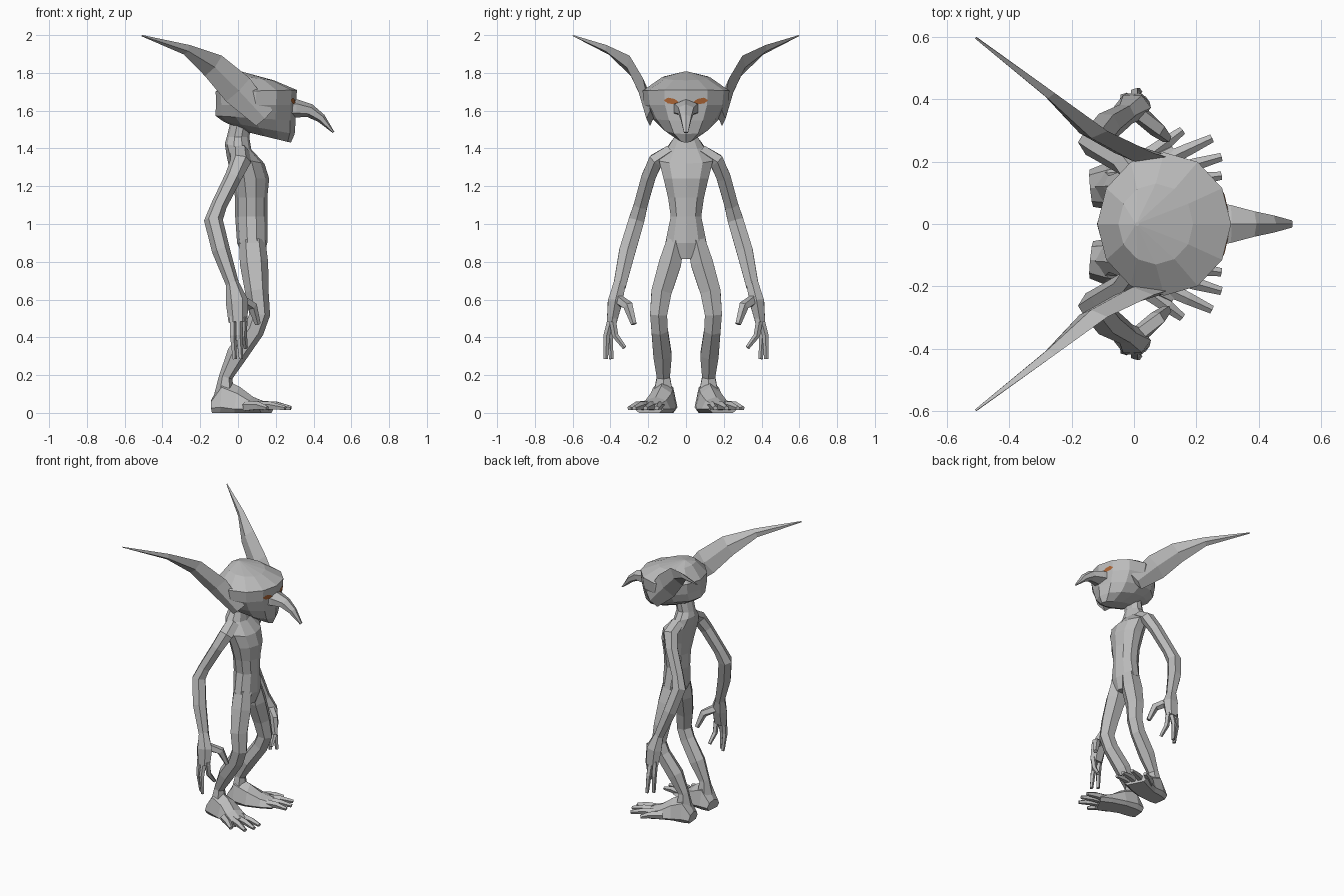
import bpy, bmesh, math
from mathutils import Vector
from mathutils.bvhtree import BVHTree


def material(name, rgb):
    m = bpy.data.materials.new(name)
    m.diffuse_color = (*rgb, 1)
    return m


SKIN = material("grey_skin", (0.5, 0.5, 0.5))
AMBER = material("amber_eye", (0.42, 0.13, 0.035))


def add_object(name, bm, mat, mirror):
    bmesh.ops.recalc_face_normals(bm, faces=bm.faces)
    mesh = bpy.data.meshes.new(name)
    bm.to_mesh(mesh)
    bm.free()
    mesh.materials.append(mat)
    ob = bpy.data.objects.new(name, mesh)
    bpy.context.collection.objects.link(ob)
    if mirror:
        mod = ob.modifiers.new("mirror", 'MIRROR')
        mod.use_axis = (False, True, False)
        mod.use_mirror_merge = False
    return ob


def skin_rings(name, rings, mirror):
    """Bridge a list of point rings and cap both ends."""
    bm = bmesh.new()
    loops = [[bm.verts.new(p) for p in ring] for ring in rings]
    n = len(loops[0])
    for a, b in zip(loops, loops[1:]):
        for i in range(n):
            j = (i + 1) % n
            bm.faces.new((a[i], a[j], b[j], b[i]))
    bm.faces.new(loops[0])
    bm.faces.new(loops[-1])
    return add_object(name, bm, SKIN, mirror)


def stack(name, rows, n):
    """Elliptical slices up the body: (centre x, z, radius x, radius y, tilt)."""
    rings = []
    for cx, z, rx, ry, tilt in rows:
        ang = [2 * math.pi * i / n for i in range(n)]
        rings.append([(cx + rx * math.cos(t), ry * math.sin(t),
                       z + tilt * rx * math.cos(t)) for t in ang])
    return skin_rings(name, rings, False)


def tube(name, pts, ref=(1, 0, 0), n=6, mirror=True):
    """Tapered tube along a path: (x, y, z, radius towards ref, other radius)."""
    pos = [Vector(p[:3]) for p in pts]
    rings = []
    for k, p in enumerate(pts):
        t = (pos[min(k + 1, len(pos) - 1)] - pos[max(k - 1, 0)]).normalized()
        u = Vector(ref)
        u = (u - t * u.dot(t)).normalized()
        v = t.cross(u)
        ring = []
        for i in range(n):
            a = 2 * math.pi * i / n
            q = pos[k] + u * p[3] * math.cos(a) + v * p[4] * math.sin(a)
            q.z = max(q.z, 0)
            ring.append(q)
        rings.append(ring)
    return skin_rings(name, rings, mirror)


# Head: faceted dome with a jaw that drops towards the front
head = stack("head", [
    (0.15, 1.462, 0.13, 0.05, -0.24),
    (0.11, 1.51, 0.19, 0.13, -0.18),
    (0.093, 1.56, 0.212, 0.18, -0.06),
    (0.095, 1.63, 0.212, 0.222, 0),
    (0.097, 1.705, 0.215, 0.23, 0.02),
    (0.07, 1.775, 0.12, 0.13, -0.12),
    (0.01, 1.808, 0.006, 0.006, 0)], 12)

# Hooked nose
tube("nose", [
    (0.24, 0, 1.61, 0.05, 0.085), (0.31, 0, 1.612, 0.048, 0.07),
    (0.38, 0, 1.60, 0.036, 0.047), (0.44, 0, 1.56, 0.025, 0.032),
    (0.506, 0, 1.485, 0.005, 0.013)], ref=(0, 0, 1), mirror=False)

# Eyes: thin almond faces laid on the head surface
bm = bmesh.new()
bm.from_mesh(head.data)
tree = BVHTree.FromBMesh(bm)
bm.free()
bm = bmesh.new()
almond = [(0.035, 1.642), (0.06, 1.662), (0.095, 1.669), (0.118, 1.655),
          (0.095, 1.638), (0.06, 1.634)]
corners = []
for y, z in almond:
    hit = tree.ray_cast(Vector((1, y, z)), Vector((-1, 0, 0)))[0]
    corners.append(bm.verts.new(hit + Vector((0.005, 0, 0))))
eye = bm.faces.new(corners)
add_object("eyes", bm, AMBER, True)

# Ears: long swept-back blades
tube("ears", [
    (0.14, 0.19, 1.56, 0.06, 0.02), (0.0, 0.228, 1.71, 0.088, 0.026),
    (-0.13, 0.295, 1.837, 0.07, 0.022), (-0.27, 0.415, 1.922, 0.03, 0.015),
    (-0.508, 0.598, 1.997, 0.004, 0.004)], ref=(1, 0, 1), n=4)

# Torso and neck
stack("torso", [
    (0.085, 0.815, 0.05, 0.04, 0), (0.075, 0.90, 0.08, 0.115, 0),
    (0.07, 1.04, 0.085, 0.085, 0), (0.07, 1.14, 0.085, 0.10, 0),
    (0.065, 1.24, 0.10, 0.125, 0), (0.04, 1.34, 0.10, 0.15, -0.2),
    (0.0, 1.41, 0.07, 0.10, -0.2), (0.0, 1.46, 0.06, 0.065, 0),
    (0.02, 1.56, 0.055, 0.07, 0)], 10)

# Arms
tube("arms", [
    (0.01, 0.08, 1.385, 0.05, 0.04), (0.015, 0.16, 1.335, 0.055, 0.045),
    (-0.025, 0.198, 1.25, 0.045, 0.043), (-0.10, 0.24, 1.10, 0.042, 0.042),
    (-0.13, 0.262, 1.02, 0.05, 0.048), (-0.09, 0.31, 0.86, 0.048, 0.05),
    (-0.025, 0.352, 0.67, 0.034, 0.038)])

# Hands
tube("palms", [
    (-0.03, 0.35, 0.69, 0.033, 0.036), (-0.005, 0.375, 0.59, 0.06, 0.045),
    (0.0, 0.393, 0.48, 0.05, 0.03)])
tube("thumbs", [
    (0.01, 0.36, 0.60, 0.03, 0.03), (0.075, 0.305, 0.565, 0.028, 0.028),
    (0.105, 0.275, 0.47, 0.016, 0.016)], ref=(0, 1, 0), n=5)
for i, (x, y1, y2, z2) in enumerate([(0.03, 0.375, 0.325, 0.345),
                                     (0.005, 0.42, 0.425, 0.285),
                                     (-0.028, 0.405, 0.395, 0.285)]):
    tube(f"finger_{i + 1}", [
        (x, 0.393, 0.51, 0.02, 0.02), (x, y1, 0.41, 0.018, 0.018),
        (x + 0.01, y2, z2, 0.012, 0.012)], n=5)

# Legs: bent forward at the knee
tube("legs", [
    (0.075, 0.055, 0.91, 0.07, 0.055), (0.085, 0.085, 0.79, 0.075, 0.068),
    (0.10, 0.13, 0.64, 0.062, 0.062), (0.115, 0.145, 0.52, 0.055, 0.052),
    (0.085, 0.14, 0.44, 0.055, 0.05), (-0.005, 0.125, 0.31, 0.055, 0.056),
    (-0.065, 0.12, 0.19, 0.036, 0.04), (-0.07, 0.12, 0.10, 0.055, 0.06)])

# Feet: flat-soled wedges widening to the toes
tube("feet", [
    (-0.137, 0.115, 0.025, 0.045, 0.06), (-0.085, 0.12, 0.03, 0.15, 0.075),
    (0.0, 0.13, 0.02, 0.12, 0.08), (0.08, 0.16, 0.02, 0.065, 0.085),
    (0.15, 0.195, 0.02, 0.035, 0.085)], ref=(0, 0, 1), n=8)
for i, (x, y) in enumerate([(0.28, 0.155), (0.28, 0.215),
                            (0.25, 0.275), (0.155, 0.30)]):
    base = Vector((0.06 + 0.02 * (2 - i), 0.13 + 0.028 * i))
    mid = base.lerp(Vector((x, y)), 0.6)
    tube(f"toe_{i + 1}", [
        (base.x, base.y, 0.035, 0.03, 0.028), (mid.x, mid.y, 0.037, 0.022, 0.021),
        (x, y, 0.025, 0.012, 0.014)], ref=(0, 0, 1), n=5)
